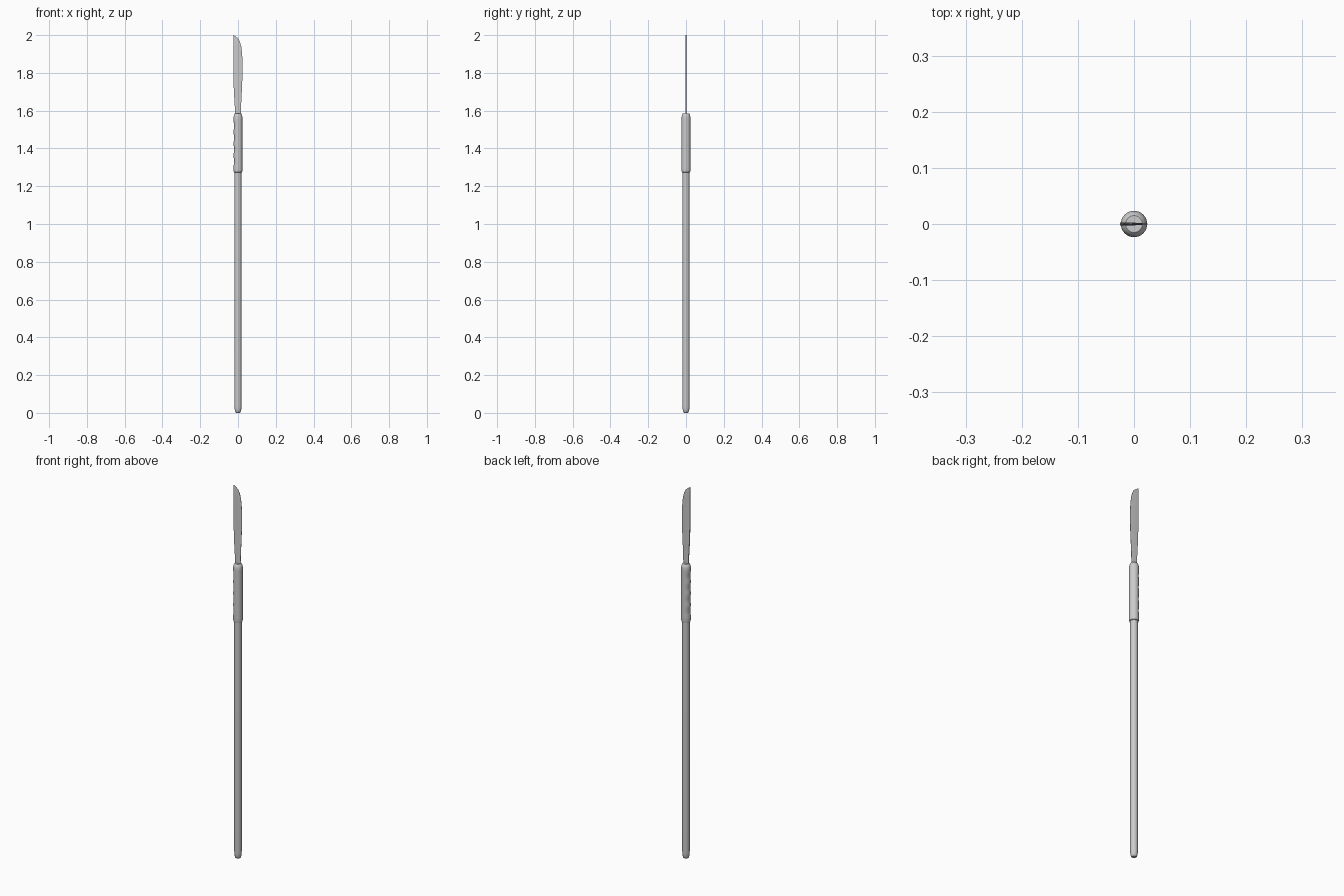
import bpy, bmesh
from math import sin, cos, pi

if "Cube" in bpy.data.objects:
    bpy.data.objects.remove(bpy.data.objects["Cube"])


def finish(bm, name, angle=40):
    bmesh.ops.recalc_face_normals(bm, faces=bm.faces)
    mesh = bpy.data.meshes.new(name)
    bm.to_mesh(mesh)
    bm.free()
    obj = bpy.data.objects.new(name, mesh)
    bpy.context.collection.objects.link(obj)
    bpy.ops.object.select_all(action='DESELECT')
    obj.select_set(True)
    bpy.context.view_layer.objects.active = obj
    bpy.ops.object.shade_smooth_by_angle(angle=angle * pi / 180)
    return obj


def loft(name, rings, angle=40):
    """Skin a list of closed point rings and cap both ends."""
    bm = bmesh.new()
    loops = [[bm.verts.new(p) for p in ring] for ring in rings]
    n = len(loops[0])
    for a, b in zip(loops, loops[1:]):
        for i in range(n):
            j = (i + 1) % n
            bm.faces.new((a[i], a[j], b[j], b[i]))
    bm.faces.new(loops[0][::-1])
    bm.faces.new(loops[-1])
    return finish(bm, name, angle)


def circle(r, z, n=32, dent=0.0):
    """Ring of points; dent pushes in the -x side for finger grooves."""
    pts = []
    for i in range(n):
        a = 2 * pi * i / n
        k = r - dent * max(0.0, -cos(a)) ** 2
        pts.append((k * cos(a), k * sin(a), z))
    return pts


# Long shaft with a rounded butt
shaft = [(0.009, 0.0), (0.0135, 0.004), (0.0165, 0.013), (0.018, 0.026),
         (0.0185, 0.04), (0.0185, 1.29)]
loft("shaft", [circle(r, z) for r, z in shaft])

# Thicker grip with shallow finger grooves on the spine side
rings = [circle(0.0185, 1.272), circle(0.022, 1.274), circle(0.0235, 1.282)]
steps, z0, z1 = 40, 1.30, 1.55
for i in range(steps + 1):
    t = i / steps
    rings.append(circle(0.0235, z0 + (z1 - z0) * t, dent=0.0028 * sin(4 * pi * t) ** 2))
rings += [circle(0.0235, 1.565), circle(0.022, 1.573),
          circle(0.0185, 1.583), circle(0.015, 1.586)]
loft("grip", rings)

# Blade: straight thick spine at -x, curved thin cutting edge at +x
outline = [  # z, spine x, edge x
    (1.55, -0.015, 0.015), (1.60, -0.016, 0.016), (1.64, -0.018, 0.017),
    (1.68, -0.0205, 0.019), (1.72, -0.0225, 0.021), (1.77, -0.024, 0.023),
    (1.82, -0.025, 0.024), (1.87, -0.025, 0.0235), (1.91, -0.025, 0.021),
    (1.94, -0.025, 0.017), (1.965, -0.025, 0.010), (1.982, -0.025, 0.001),
    (1.993, -0.025, -0.012), (2.0, -0.025, -0.0235)]
blade = []
for z, s, e in outline:
    m = s + (e - s) * 0.5
    h = 0.0025
    t = h if z < 1.98 else 0.0015
    blade.append([(s, -t, z), (m, -t, z), (e, -0.0006, z),
                  (e, 0.0006, z), (m, t, z), (s, t, z)])
loft("blade", blade, 25)
